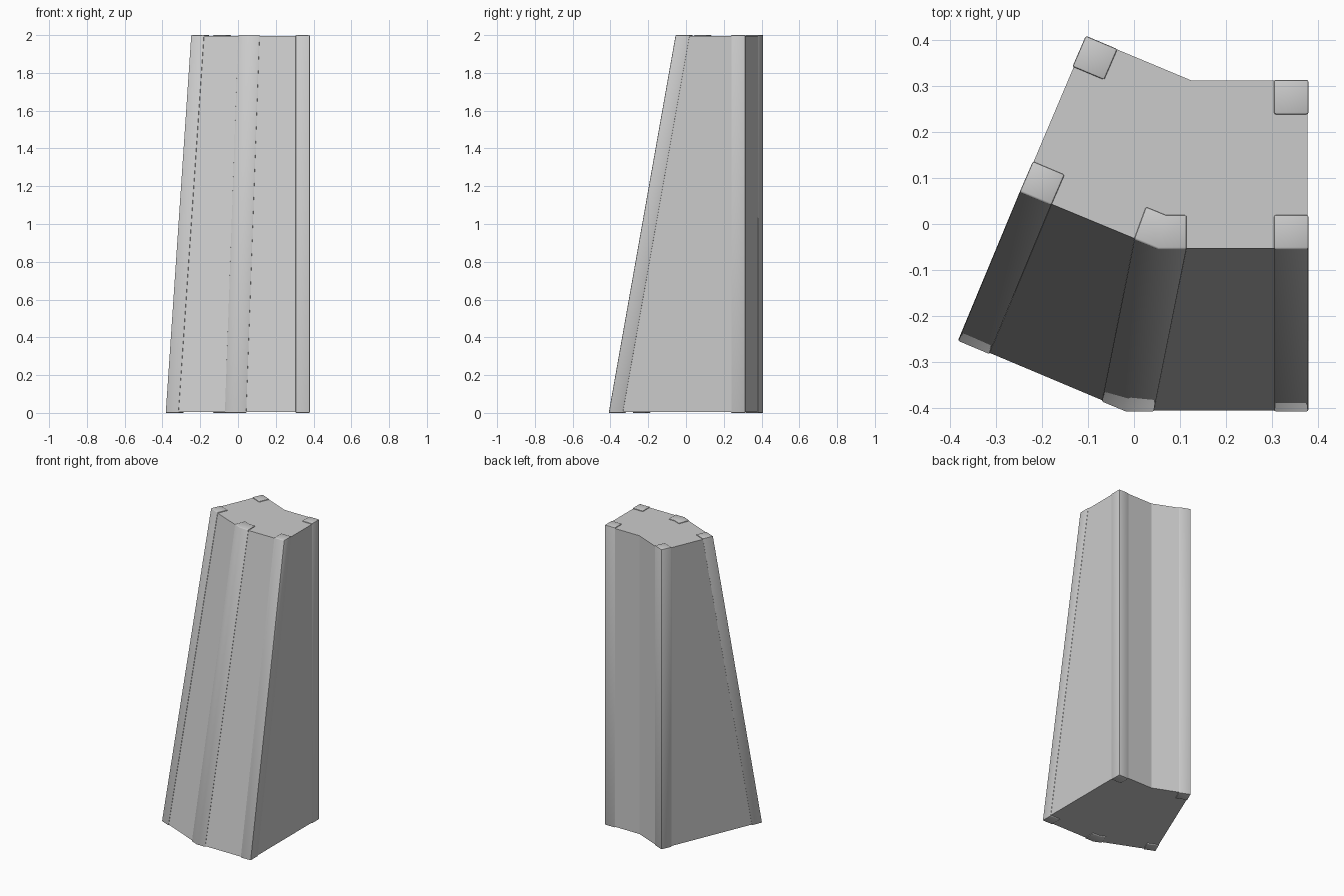
import bpy, bmesh
from mathutils import Vector

cube = bpy.data.objects.get("Cube")
if cube:
    bpy.data.objects.remove(cube, do_unlink=True)

stone = bpy.data.materials.new("grey_stone")
stone.use_nodes = True
GREY = (0.6, 0.6, 0.6, 1)
stone.diffuse_color = GREY
stone.node_tree.nodes["Principled BSDF"].inputs["Base Color"].default_value = GREY


def loft(name, low, high, z0, z1, bevel=0.0):
    """Closed column between two outlines that run counter-clockwise."""
    bm = bmesh.new()
    a = [bm.verts.new((x, y, z0)) for x, y in low]
    b = [bm.verts.new((x, y, z1)) for x, y in high]
    n = len(a)
    for i in range(n):
        j = (i + 1) % n
        bm.faces.new((a[i], a[j], b[j], b[i]))
    bm.faces.new(a[::-1])
    bm.faces.new(b)
    bmesh.ops.recalc_face_normals(bm, faces=bm.faces)
    mesh = bpy.data.meshes.new(name)
    bm.to_mesh(mesh)
    bm.free()
    mesh.materials.append(stone)
    obj = bpy.data.objects.new(name, mesh)
    bpy.context.collection.objects.link(obj)
    if bevel:
        mod = obj.modifiers.new("soft_edges", 'BEVEL')
        mod.width = bevel
        mod.segments = 2
        mod.limit_method = 'ANGLE'
        bpy.ops.object.select_all(action='DESELECT')
        obj.select_set(True)
        bpy.context.view_layer.objects.active = obj
        bpy.ops.object.modifier_apply(modifier=mod.name)
        bpy.ops.object.shade_smooth_by_angle(angle=0.75)
    return obj


def shift(points, offset):
    return [(x + offset[0], y + offset[1]) for x, y in points]


def shrink(points, factor=0.992):
    centre = sum((Vector(p) for p in points), Vector((0, 0))) / len(points)
    return [tuple(centre + (Vector(p) - centre) * factor) for p in points]


# Bent wall core: upright back, front face leaning outwards at the foot
back = [(0.38, 0.314), (0.125, 0.314), (-0.105, 0.41)]
foot = [(-0.384, -0.255), (-0.018, -0.409), (0.38, -0.409)]
head = [(-0.249, 0.07), (0.053, -0.055), (0.38, -0.055)]
loft("wall_core", shrink(foot + back), shrink(head + back), 0.005, 1.995)

# Corner posts: top outline and how far the foot is moved from it
square = [(0.305, -0.055), (0.38, -0.055), (0.38, 0.02), (0.305, 0.02)]
turned = [(-0.249, 0.07), (-0.18, 0.041), (-0.151, 0.108), (-0.22, 0.137)]
middle = [(0.0, -0.033), (0.053, -0.055), (0.115, -0.055),
          (0.115, 0.02), (0.07, 0.02), (0.026, 0.038)]
posts = {
    "front_left_post": (square, (0, -0.354)),
    "front_middle_post": (middle, (-0.071, -0.354)),
    "front_right_post": (turned, (-0.135, -0.325)),
    "back_left_post": (shift(square, (0, 0.294)), (0, 0)),
    "back_right_post": (shift(turned, (0.115, 0.273)), (0, 0)),
}
for name, (outline, lean) in posts.items():
    loft(name, shift(outline, lean), outline, 0, 2, 0.004)
